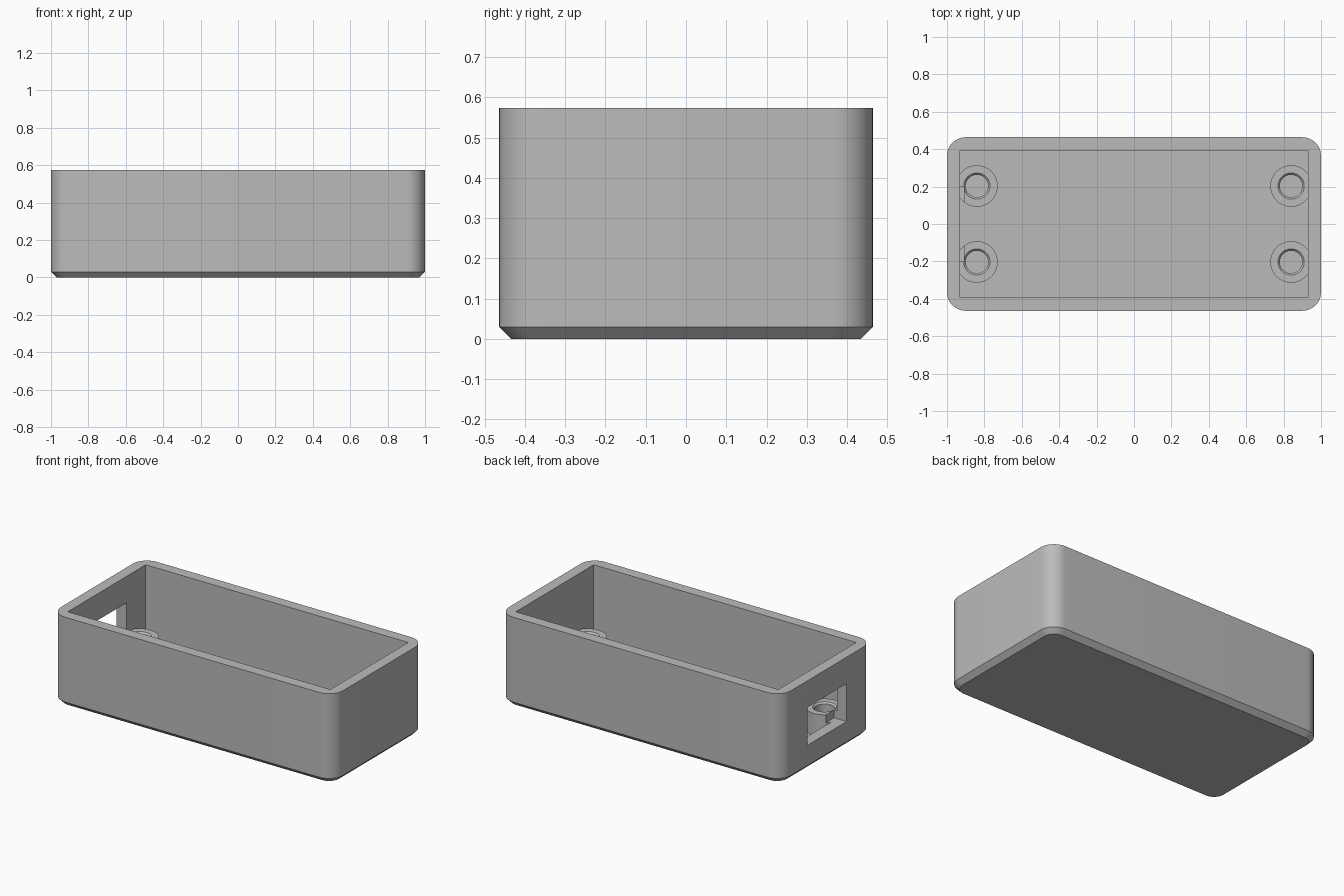
import bpy, bmesh, math

if "Cube" in bpy.data.objects:
    bpy.data.objects.remove(bpy.data.objects["Cube"])

W, D, H = 1.0, 0.464, 0.573        # half width, half depth, full height
WALL, CHAMFER, RADIUS = 0.07, 0.03, 0.10
FLOOR, POST_TOP = 0.07, 0.21

grey = bpy.data.materials.new("grey plastic")
grey.diffuse_color = (0.50, 0.50, 0.50, 1)
grey.use_nodes = True
grey.node_tree.nodes["Principled BSDF"].inputs["Base Color"].default_value = grey.diffuse_color


def loft(name, rings):
    """Closed solid through matching rings of points, bottom to top."""
    bm = bmesh.new()
    loops = [[bm.verts.new(p) for p in ring] for ring in rings]
    n = len(loops[0])
    bm.faces.new(loops[0][::-1])
    bm.faces.new(loops[-1])
    for a, b in zip(loops, loops[1:]):
        for i in range(n):
            j = (i + 1) % n
            bm.faces.new((a[i], a[j], b[j], b[i]))
    mesh = bpy.data.meshes.new(name)
    bm.to_mesh(mesh)
    bm.free()
    ob = bpy.data.objects.new(name, mesh)
    bpy.context.collection.objects.link(ob)
    mesh.materials.append(grey)
    return ob


def rounded(inset, z, steps=12):
    """Rounded rectangle around the case, moved inward by inset."""
    r = RADIUS - inset
    pts = []
    for q, (sx, sy) in enumerate(((1, 1), (-1, 1), (-1, -1), (1, -1))):
        for k in range(steps + 1):
            a = math.pi / 2 * (q + k / steps)
            pts.append((sx * (W - RADIUS) + r * math.cos(a),
                        sy * (D - RADIUS) + r * math.sin(a), z))
    return pts


def circle(x, y, r, z, n=48):
    return [(x + r * math.cos(2 * math.pi * i / n),
             y + r * math.sin(2 * math.pi * i / n), z) for i in range(n)]


def block(name, x0, x1, y0, y1, z0, z1):
    return loft(name, [[(x0, y0, z), (x1, y0, z), (x1, y1, z), (x0, y1, z)]
                       for z in (z0, z1)])


def combine(target, helper, operation):
    """Apply a boolean and drop the helper."""
    mod = target.modifiers.new(operation, 'BOOLEAN')
    mod.object, mod.operation, mod.solver = helper, operation, 'EXACT'
    bpy.context.view_layer.objects.active = target
    bpy.ops.object.modifier_apply(modifier=mod.name)
    bpy.data.objects.remove(helper)


# Outer shell with rounded corners and a chamfered foot
case = loft("case", [rounded(CHAMFER, 0), rounded(0, CHAMFER), rounded(0, H)])

# Sharp-cornered cavity, open at the top
combine(case, block("cavity", -W + WALL, W - WALL, -D + WALL, D - WALL,
                    FLOOR, H + 0.1), 'DIFFERENCE')

# Four screw posts, merged into the end walls
spots = [(sx * 0.84, sy * 0.203) for sx in (-1, 1) for sy in (-1, 1)]
for x, y in spots:
    combine(case, loft("post", [circle(x, y, 0.111, FLOOR - 0.02),
                                circle(x, y, 0.111, POST_TOP)]), 'UNION')

# Screw holes with a small lead-in
for x, y in spots:
    combine(case, loft("screw_hole", [circle(x, y, 0.06, FLOOR + 0.001),
                                      circle(x, y, 0.06, POST_TOP - 0.01),
                                      circle(x, y, 0.07, POST_TOP),
                                      circle(x, y, 0.07, POST_TOP + 0.02)]),
            'DIFFERENCE')

# Connector window through the left wall, nicking the posts behind it
combine(case, block("window", -W - 0.1, -0.91, -0.198, 0.198, 0.16, 0.403),
        'DIFFERENCE')

# Smooth rounded corners, crisp edges
bpy.ops.object.select_all(action='DESELECT')
case.select_set(True)
bpy.context.view_layer.objects.active = case
bpy.ops.object.shade_smooth_by_angle(angle=math.radians(30))
